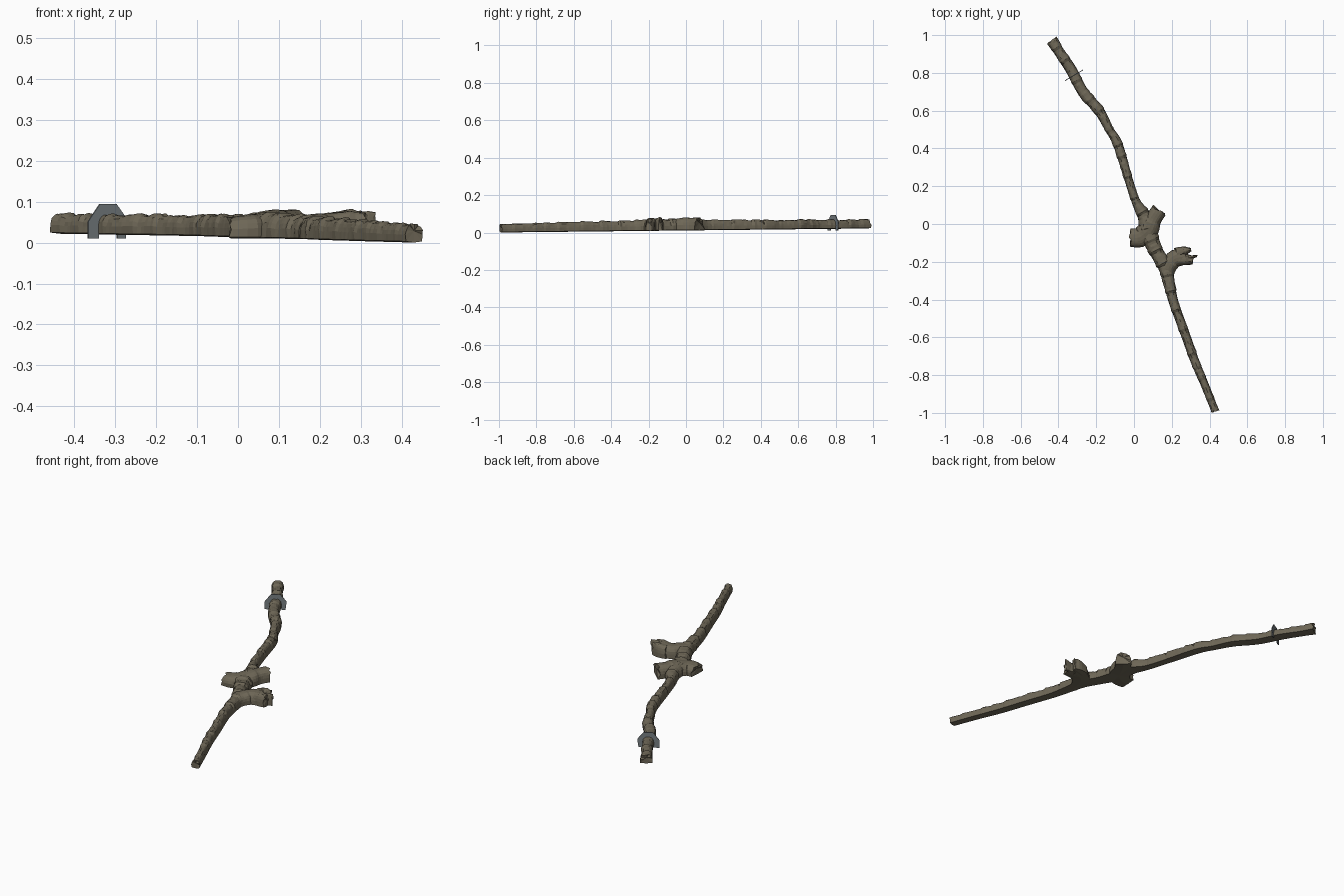
import bpy, bmesh, math, random
from mathutils import Vector

if "Cube" in bpy.data.objects:
    bpy.data.objects.remove(bpy.data.objects["Cube"])

random.seed(4)


def material(name, rgb):
    m = bpy.data.materials.new(name)
    m.diffuse_color = (*rgb, 1)
    m.use_nodes = True
    m.node_tree.nodes["Principled BSDF"].inputs["Base Color"].default_value = m.diffuse_color
    return m


bark = material("brown bark", (0.155, 0.135, 0.094))
grey = material("blue grey metal", (0.19, 0.215, 0.23))


def finish(bm, name, mat):
    bmesh.ops.recalc_face_normals(bm, faces=bm.faces)
    me = bpy.data.meshes.new(name)
    bm.to_mesh(me)
    bm.free()
    me.materials.append(mat)
    ob = bpy.data.objects.new(name, me)
    bpy.context.collection.objects.link(ob)
    return ob


def spline(pts, i, t):
    # Catmull-Rom through the control points
    a, b = pts[max(i - 1, 0)], pts[i]
    c, d = pts[i + 1], pts[min(i + 2, len(pts) - 1)]
    return [0.5 * (2 * q + (r - p) * t + (2 * p - 5 * q + 4 * r - s) * t * t
                   + (3 * q - p - 3 * r + s) * t ** 3) for p, q, r, s in zip(a, b, c, d)]


def floor_z(y):
    return 0.014 + 0.011 * y


def limb(name, pts, step=0.013, rough=0.1, ragged=0.006):
    """Bark-covered limb with flat underside; pts are x, y, half width, top z."""
    path = []
    for i in range(len(pts) - 1):
        length = math.dist(pts[i][:2], pts[i + 1][:2])
        n = max(2, round(length / step))
        path += [spline(pts, i, k / n) for k in range(n)]
    path.append(list(pts[-1]))
    bm = bmesh.new()
    rings, sides, ridge = [], 12, 0
    for k, (x, y, w, top) in enumerate(path):
        p, q = path[max(k - 1, 0)], path[min(k + 1, len(path) - 1)]
        along = Vector((q[0] - p[0], q[1] - p[1], 0)).normalized()
        across = Vector((-along.y, along.x, 0))
        # bark swells slowly, then drops back in a step
        ridge = ridge + random.uniform(0, 0.07) if ridge < 0.12 else random.uniform(-0.1, -0.02)
        end = k in (0, len(path) - 1)
        ring = []
        for j in range(sides + 1):
            a = math.pi * j / sides
            c, s = math.cos(a), math.sin(a)
            r = 1 + ridge * rough * 8 + random.uniform(-rough, rough) * 0.5
            u = math.copysign(abs(c) ** 0.75, c) * w * (r if j % sides else 1)
            base = floor_z(y)
            v = Vector((x, y, base + (top - base) * s ** 0.7 * (1 + (r - 1) * 0.7))) if s > 1e-6 \
                else Vector((x, y, base))
            v += across * u
            if end:
                v += along * random.uniform(-ragged, ragged)
            ring.append(bm.verts.new(v))
        # slightly sunken middle of the underside
        ring.append(bm.verts.new((x, y, max(0, floor_z(y) - 0.003))))
        rings.append(ring)
    n = sides + 2
    for r0, r1 in zip(rings, rings[1:]):
        for j in range(n):
            bm.faces.new((r0[j], r0[(j + 1) % n], r1[(j + 1) % n], r1[j]))
    for ring in (rings[0], rings[-1]):
        mid = bm.verts.new(sum((v.co for v in ring), Vector()) / n)
        for j in range(n):
            bm.faces.new((ring[j], ring[(j + 1) % n], mid))
    return finish(bm, name, bark)


# long crooked main stem
limb("main_branch", [
    (-0.434, 0.972, .031, .070), (-0.395, 0.91, .027, .068), (-0.335, 0.82, .029, .067),
    (-0.27, 0.70, .028, .066), (-0.185, 0.60, .027, .068), (-0.13, 0.50, .022, .064),
    (-0.085, 0.42, .025, .066), (-0.03, 0.24, .022, .067), (0.01, 0.12, .023, .066),
    (0.055, 0.04, .036, .07), (0.08, -0.06, .045, .072), (0.115, -0.14, .037, .068),
    (0.165, -0.23, .036, .065), (0.187, -0.32, .030, .062), (0.212, -0.42, .025, .060),
    (0.27, -0.58, .024, .057), (0.32, -0.72, .023, .052), (0.37, -0.84, .021, .048),
    (0.43, -0.99, .020, .043)])

# broken stub crossing the stem
limb("crossing_stub", [
    (-0.018, -0.072, .048, .062), (0.03, -0.07, .052, .068), (0.075, -0.03, .055, .076),
    (0.102, 0.025, .044, .080), (0.133, 0.072, .042, .080)], rough=0.04, ragged=0.01)

# forked stub with two splintered tips
limb("forked_stub", [
    (0.175, -0.31, .026, .055), (0.182, -0.24, .038, .066), (0.208, -0.19, .046, .072),
    (0.245, -0.175, .046, .074), (0.272, -0.172, .043, .074)], rough=0.04)
limb("upper_splinter", [(0.225, -0.155, .03, .073), (0.265, -0.143, .024, .078),
                        (0.30, -0.137, .010, .080)], rough=0.05)
limb("lower_splinter", [(0.235, -0.185, .034, .072), (0.275, -0.188, .03, .076),
                        (0.312, -0.192, .023, .074)], rough=0.05)
limb("splinter_tip", [(0.29, -0.178, .012, .072), (0.332, -0.17, .005, .076)], rough=0.05)

# small broken twig on the stem
limb("twig_nub", [(-0.09, 0.42, .014, .06), (-0.062, 0.412, .008, .056)], rough=0.05)

# thin arched plate standing across the upper end of the stem
centre = Vector((-0.318, 0.787, 0))
across = Vector((0.86, 0.51, 0))
along = Vector((0.51, -0.86, 0))
outer = [(-.056, .010), (-.056, .052), (-.024, .094), (.024, .094), (.056, .055), (.050, .010)]
inner = [(-.026, .010), (-.026, .045), (-.014, .062), (.014, .062), (.026, .045), (.026, .010)]
bm = bmesh.new()
layers = []
for d in (-0.002, 0.002):
    layers.append([[bm.verts.new(centre + along * d + across * u + Vector((0, 0, z)))
                    for u, z in loop] for loop in (outer, inner)])
(o0, i0), (o1, i1) = layers
for k in range(5):
    for a, b in ((o0, i0), (i0, i1), (i1, o1), (o1, o0)):
        bm.faces.new((a[k], a[k + 1], b[k + 1], b[k]))
for k in (0, 5):
    bm.faces.new((o0[k], i0[k], i1[k], o1[k]))
finish(bm, "arched_plate", grey)
